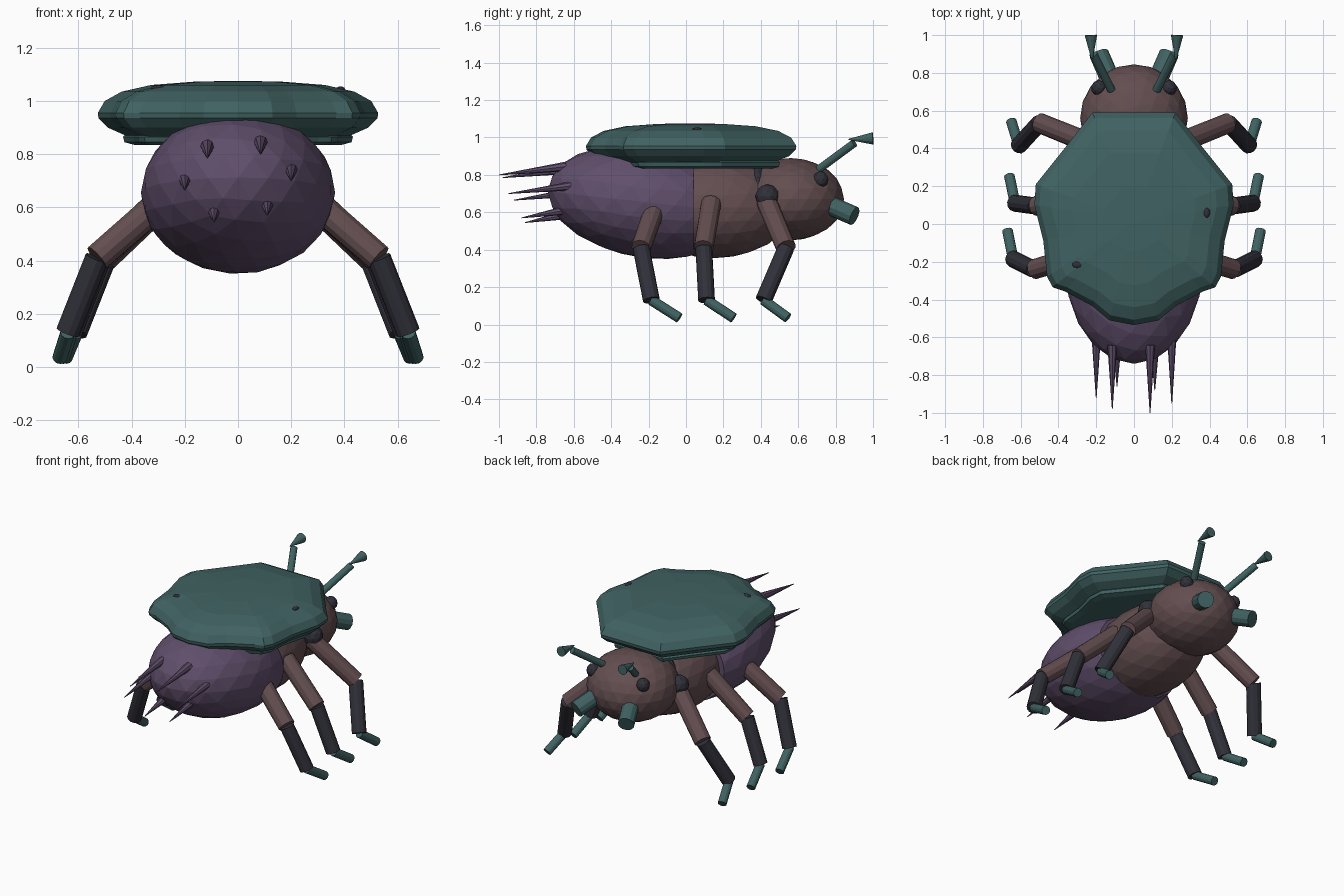
import bpy
import bmesh
from mathutils import Matrix, Vector

cube = bpy.data.objects.get("Cube")
if cube:
    bpy.data.objects.remove(cube)


def material(name, rgb):
    m = bpy.data.materials.new(name)
    m.use_nodes = True
    m.diffuse_color = (*rgb, 1)
    m.node_tree.nodes["Principled BSDF"].inputs["Base Color"].default_value = (*rgb, 1)
    return m


TEAL = material("dark teal", (0.052, 0.122, 0.122))
PURPLE = material("dusky purple", (0.118, 0.078, 0.15))
BROWN = material("muted brown", (0.125, 0.075, 0.08))
DARK = material("charcoal", (0.03, 0.03, 0.042))


def finish(bm, name, mat):
    bmesh.ops.recalc_face_normals(bm, faces=bm.faces)
    mesh = bpy.data.meshes.new(name)
    bm.to_mesh(mesh)
    bm.free()
    mesh.materials.append(mat)
    obj = bpy.data.objects.new(name, mesh)
    bpy.context.collection.objects.link(obj)
    return obj


def ball(name, centre, radii, mat, shear=0, detail=3, cut_y=None):
    """Faceted ellipsoid, optionally sheared and trimmed flat at its +y end."""
    bm = bmesh.new()
    bmesh.ops.create_icosphere(bm, subdivisions=detail, radius=1)
    tilt = Matrix.Identity(4)
    tilt[2][1] = shear
    move = Matrix.Translation(centre) @ tilt @ Matrix.Diagonal((*radii, 1))
    tilt[2][1] = 0
    bm.transform(move)
    if shear:
        for v in bm.verts:
            v.co.z = centre[2] + (v.co.z - centre[2])
    if cut_y is not None:
        geom = bm.verts[:] + bm.edges[:] + bm.faces[:]
        cut = bmesh.ops.bisect_plane(bm, geom=geom, plane_co=(0, cut_y, 0),
                                     plane_no=(0, 1, 0), clear_outer=True)
        rim = [e for e in cut["geom_cut"] if isinstance(e, bmesh.types.BMEdge)]
        bmesh.ops.contextual_create(bm, geom=rim)
    return finish(bm, name, mat)


def rod(name, a, b, r1, r2, mat, sides=12):
    """Cylinder or cone running from a to b."""
    a, b = Vector(a), Vector(b)
    bm = bmesh.new()
    bmesh.ops.create_cone(bm, cap_ends=True, segments=sides, radius1=r1,
                          radius2=r2, depth=(b - a).length)
    turn = (b - a).to_track_quat("Z", "Y").to_matrix().to_4x4()
    bm.transform(Matrix.Translation((a + b) / 2) @ turn)
    return finish(bm, name, mat)


def side_point(p, s):
    return (p[0] * s, p[1], p[2])


def lens(name, outline, centre_y, profile, mat):
    """Stack scaled copies of an outline and close both ends."""
    bm = bmesh.new()
    rings = []
    for scale, z in profile:
        rings.append([bm.verts.new((x * scale, centre_y + (y - centre_y) * scale, z))
                      for x, y in outline])
    n = len(outline)
    for low, high in zip(rings, rings[1:]):
        for i in range(n):
            j = (i + 1) % n
            bm.faces.new((low[i], low[j], high[j], high[i]))
    bm.faces.new(rings[0])
    bm.faces.new(rings[-1])
    return finish(bm, name, mat)


# Body
ball("abdomen", (0, -0.22, 0.655), (0.365, 0.52, 0.30), PURPLE, shear=-0.11, cut_y=0.04)
ball("thorax", (0, 0.15, 0.625), (0.29, 0.42, 0.27), BROWN)
ball("neck", (0, 0.385, 0.72), (0.2, 0.06, 0.15), DARK)
ball("head", (0, 0.56, 0.67), (0.285, 0.285, 0.22), BROWN)

# Scalloped wing shell and the thinner layer under it
half = [(0.22, 0.59), (0.36, 0.41), (0.52, 0.21), (0.527, 0.1), (0.48, -0.09),
        (0.46, -0.28), (0.43, -0.335), (0.37, -0.355), (0.22, -0.435), (0.13, -0.51)]
outline = [(0, 0.59)] + half + [(0, -0.535)] + [(-x, y) for x, y in reversed(half)]
lens("wing_shell", outline, 0.02,
     [(0.78, 0.865), (0.93, 0.9), (0.995, 0.935), (1, 0.955), (0.95, 1.0),
      (0.83, 1.035), (0.62, 1.06), (0.3, 1.073), (0.05, 1.075)], TEAL)
lens("under_shell", outline, 0.1,
     [(0.74, 0.835), (0.81, 0.845), (0.82, 0.865), (0.78, 0.885)], TEAL)

# Small dark marks on the shell
ball("shell_mark_left", (0.385, 0.06, 1.043), (0.018, 0.027, 0.012), DARK, detail=2)
ball("shell_mark_right", (-0.3, -0.215, 1.048), (0.028, 0.018, 0.012), DARK, detail=2)

# Tail spines: x, base y, tip y, height
spines = [(-0.115, -0.64, -0.98, 0.83), (0.085, -0.64, -1.0, 0.845),
          (-0.2, -0.58, -0.92, 0.71), (0.2, -0.58, -0.95, 0.745),
          (-0.09, -0.62, -0.86, 0.59), (0.11, -0.62, -0.88, 0.615)]
for i, (x, base, tip, z) in enumerate(spines):
    rod(f"tail_spine_{i + 1}", (x, base, z), (x, tip, z - 0.045), 0.026, 0.002, PURPLE, 8)

# Legs: hip, knee, ankle, toe
legs = {
    "front": [(0.24, 0.43, 0.66), (0.50, 0.535, 0.41), (0.61, 0.415, 0.13), (0.65, 0.545, 0.035)],
    "middle": [(0.26, 0.135, 0.65), (0.52, 0.095, 0.41), (0.63, 0.11, 0.13), (0.66, 0.255, 0.035)],
    "hind": [(0.30, -0.17, 0.61), (0.53, -0.24, 0.41), (0.64, -0.185, 0.13), (0.67, -0.035, 0.035)],
}
for s, side in ((1, "left"), (-1, "right")):
    for name, joints in legs.items():
        hip, knee, ankle, toe = [side_point(p, s) for p in joints]
        rod(f"{name}_thigh_{side}", hip, knee, 0.055, 0.053, BROWN)
        rod(f"{name}_shin_{side}", knee, ankle, 0.045, 0.045, DARK)
        rod(f"{name}_foot_{side}", ankle, toe, 0.028, 0.028, TEAL)
    ball(f"shoulder_{side}", (0.25 * s, 0.435, 0.685), (0.065, 0.065, 0.065), DARK, detail=2)

    # Face
    ball(f"eye_{side}", (0.185 * s, 0.72, 0.775), (0.042, 0.042, 0.045), DARK, detail=2)
    rod(f"mandible_{side}", (0.12 * s, 0.75, 0.645), (0.185 * s, 0.9, 0.58), 0.052, 0.052, TEAL)
    rod(f"antenna_{side}", (0.12 * s, 0.71, 0.83), (0.215 * s, 0.9, 0.97), 0.022, 0.022, TEAL)
    rod(f"antenna_tip_{side}", (0.222 * s, 0.87, 0.99), (0.228 * s, 1.0, 0.995),
        0.003, 0.033, TEAL)
